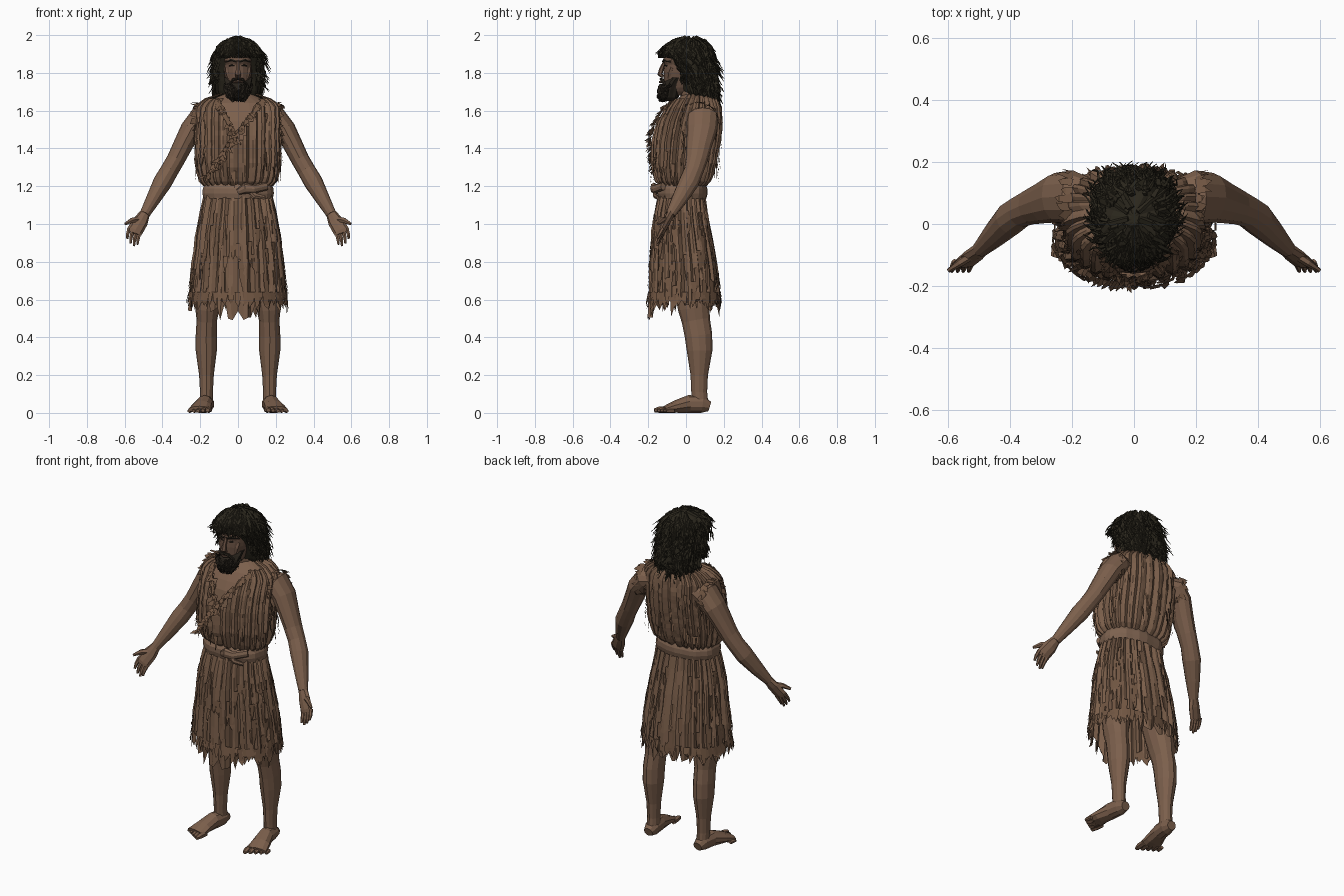
import bpy, bmesh, math, random
from mathutils import Vector

random.seed(7)
rnd = random.uniform
if "Cube" in bpy.data.objects:
    bpy.data.objects.remove(bpy.data.objects["Cube"], do_unlink=True)


def material(name, r, g, b):
    m = bpy.data.materials.new(name)
    m.use_nodes = True
    m.diffuse_color = (r, g, b, 1)
    m.node_tree.nodes["Principled BSDF"].inputs["Base Color"].default_value = (r, g, b, 1)
    return m


SKIN = material("tanned skin", .20, .115, .072)
FACE = material("weathered face", .135, .078, .052)
HIDE = material("brown hide", .195, .112, .068)
RAG = material("dark hide", .16, .09, .053)
BELT = material("belt hide", .21, .125, .08)
HAIR = material("dark hair", .024, .020, .012)
BEARD = material("dark beard", .021, .016, .011)


def finish(name, bm, mat):
    bmesh.ops.recalc_face_normals(bm, faces=bm.faces)
    mesh = bpy.data.meshes.new(name)
    bm.to_mesh(mesh)
    bm.free()
    mesh.materials.append(mat)
    obj = bpy.data.objects.new(name, mesh)
    bpy.context.collection.objects.link(obj)
    return obj


def skin_rings(bm, rings, closed=True):
    for low, high in zip(rings, rings[1:]):
        for i in range(len(low)):
            bm.faces.new((low[i - 1], low[i], high[i], high[i - 1]))
    if closed:
        bm.faces.new(rings[0])
        bm.faces.new(rings[-1])


def sweep(bm, pts, sides, hint=(0, -1, 0), side=1):
    """Tube through (x, y, z, radius along hint, radius across)."""
    pos = [Vector((p[0] * side, p[1], p[2])) for p in pts]
    rings = []
    for i, p in enumerate(pts):
        t = (pos[min(i + 1, len(pos) - 1)] - pos[max(i - 1, 0)]).normalized()
        u = Vector(hint)
        u = (u - t * u.dot(t)).normalized()
        v = t.cross(u)
        turn = [math.tau * k / sides for k in range(sides)]
        rings.append([bm.verts.new(pos[i] + u * p[3] * math.cos(a) + v * p[4] * math.sin(a)) for a in turn])
    skin_rings(bm, rings)


def surf(prof, a, z, off=0):
    """Point on a profile of (z, half width, front y, back y); a = 0 is the front."""
    for p, q in zip(prof, prof[1:]):
        if z <= q[0]:
            break
    t = min(1, max(0, (z - p[0]) / (q[0] - p[0])))
    rx, front, back = (p[k] + (q[k] - p[k]) * t for k in (1, 2, 3))
    s, c = math.sin(a), math.cos(a)
    s, c = (math.copysign(abs(w) ** .85, w) for w in (s, c))
    return Vector(((rx + off) * s, (front + back) / 2 - ((back - front) / 2 + off) * c, z))


def shell(name, prof, cols, rows, mat, amp=0, hem=None, off=0, keep=None, closed=False):
    """Body of profile rings, with random vertical folds and an uneven hem."""
    bm = bmesh.new()
    fold = [off + amp * (rnd(.2, 1) if i % 3 else rnd(-1.4, -.4)) for i in range(cols)]
    low = [hem(math.tau * i / cols) if hem else prof[0][0] for i in range(cols)]
    rings = []
    for r in range(rows + 1):
        ring = []
        for i in range(cols):
            z = low[i] + (prof[-1][0] - low[i]) * r / rows
            ring.append(bm.verts.new(surf(prof, math.tau * i / cols, z, fold[i] + rnd(-.3, .3) * amp)))
        rings.append(ring)
    skin_rings(bm, rings, closed)
    if keep:
        drop = [f for f in bm.faces if not keep(f.calc_center_median())]
        bmesh.ops.delete(bm, geom=drop, context='FACES')
    return finish(name, bm, mat)


def flap(bm, p, out, down, w, length):
    """Torn pointed scrap hanging from p."""
    side = out.cross(down).normalized()
    a, b = (bm.verts.new(p + side * w * s) for s in (-1, 1))
    mid = p + down * length * rnd(.5, .75) + out * rnd(.004, .012)
    c, d = (bm.verts.new(mid + side * w * s * rnd(.5, 1)) for s in (1, -1))
    tip = bm.verts.new(p + down * length + out * rnd(0, .02) + side * w * rnd(-.7, .7))
    bm.faces.new((a, b, c, d))
    bm.faces.new((d, c, tip))


DOWN = Vector((0, 0, -1))


def outward(a):
    return Vector((math.sin(a), -math.cos(a), 0))


# Profiles of the body and clothes
tunic = [(1.2, .175, -.13, .1), (1.23, .205, -.16, .13), (1.32, .222, -.18, .155), (1.45, .222, -.175, .178),
         (1.55, .222, -.15, .187), (1.62, .22, -.11, .18), (1.66, .185, -.075, .165), (1.69, .09, -.03, .13)]
skirt = [(.45, .262, -.195, .175), (.6, .255, -.19, .175), (.75, .242, -.185, .165), (.95, .218, -.178, .13),
         (1.1, .188, -.155, .1), (1.2, .165, -.12, .09)]
head = [(1.68, .03, -.09, -.02), (1.71, .055, -.112, .04), (1.76, .068, -.12, .08), (1.81, .076, -.12, .1),
        (1.845, .074, -.114, .11), (1.865, .08, -.125, .12), (1.93, .075, -.09, .11), (1.97, .04, -.04, .07)]
mane = [(1.63, .08, .04, .14), (1.7, .115, -.01, .165), (1.8, .12, -.05, .155), (1.87, .118, -.09, .14),
        (1.9, .112, -.11, .135), (1.94, .095, -.1, .12), (1.975, .055, -.05, .085), (1.985, .01, .0, .04)]
beard = [(1.65, .022, -.122, -.07), (1.67, .046, -.138, -.04), (1.71, .06, -.136, -.03),
         (1.74, .068, -.128, -.02), (1.775, .075, -.09, -.01)]

# Clothes and trunk
shell("chest", tunic, 24, 10, SKIN, off=-.02)
shell("tunic", tunic, 84, 20, HIDE, amp=.009,
      keep=lambda c: c.y > .02 or c.z < 1.43 + 2.1 * abs(c.x - .01) + rnd(-.01, .01))


def hem_height(a):
    return rnd(.53, .64) - .07 * max(0, math.cos(a)) ** 12 - .04 * max(0, -math.cos(a)) ** 6


shell("skirt", skirt, 84, 9, HIDE, amp=.011, hem=hem_height)
shell("belt", [(1.135, .184, -.145, .105), (1.16, .19, -.152, .112), (1.2, .186, -.15, .11), (1.215, .175, -.135, .1)],
      28, 3, BELT, amp=.003)

# Belt knot with loose ends
bm = bmesh.new()
sweep(bm, [(.0, -.155, 1.17, .012, .016), (.04, -.17, 1.19, .02, .03), (.08, -.165, 1.185, .016, .024),
           (.15, -.12, 1.2, .016, .022)], 8)
sweep(bm, [(.05, -.165, 1.19, .012, .018), (.09, -.165, 1.15, .01, .016), (.14, -.15, 1.14, .006, .012)], 6)
finish("belt_knot", bm, BELT)

# Torn scraps on the skirt, tunic and armholes
bm = bmesh.new()
for i in range(130):
    a, z = rnd(0, math.tau), rnd(.66, 1.08)
    flap(bm, surf(skirt, a, z, .008), outward(a), DOWN, rnd(.006, .016), rnd(.07, .17))
for i in range(60):
    a = math.tau * i / 60
    flap(bm, surf(skirt, a, .64, rnd(0, .012)), outward(a), DOWN, rnd(.012, .022), rnd(.05, .1))
finish("skirt_scraps", bm, RAG)

bm = bmesh.new()
for i in range(70):
    a, z = rnd(0, math.tau), rnd(1.27, 1.6)
    if math.cos(a) < .85 or z < 1.4:
        flap(bm, surf(tunic, a, z, .007), outward(a), DOWN, rnd(.004, .01), rnd(.05, .12))
for side in (1, -1):
    for i in range(22):
        a = math.tau * i / 22
        spoke = Vector((0, math.cos(a), math.sin(a)))
        p = Vector((side * .198, .07, 1.55)) + spoke * rnd(.085, .1)
        flap(bm, p, spoke, Vector((side, 0, rnd(-.5, .1))).normalized(), rnd(.012, .02), rnd(.03, .06))
finish("tunic_scraps", bm, RAG)

# Ragged neckline, crossing over to the right hip
bm = bmesh.new()
for start, end, count in (((.115, 1.66), (-.16, 1.25), 34), ((-.105, 1.66), (.0, 1.44), 18)):
    for i in range(count):
        t = i / (count - 1)
        x, z = (s + (e - s) * t for s, e in zip(start, end))
        w = surf(tunic, math.pi / 2, z).x
        a = math.asin(math.copysign((abs(x) / w) ** (1 / .85), x))
        for k in range(2):
            fall = Vector((rnd(-.7, .7), -.3, rnd(-1, -.2))).normalized()
            flap(bm, surf(tunic, a, z, .01), outward(a), fall, rnd(.007, .012), rnd(.025, .05))
finish("neckline_fringe", bm, RAG)

# Limbs, mirrored
for side, label in ((1, "left"), (-1, "right")):
    bm = bmesh.new()
    sweep(bm, [(.13, .08, 1.57, .06, .05), (.2, .088, 1.56, .085, .065), (.25, .085, 1.5, .08, .056),
               (.29, .07, 1.42, .068, .052), (.33, .056, 1.34, .058, .048), (.365, .04, 1.28, .052, .048),
               (.4, .015, 1.22, .054, .05), (.45, -.035, 1.13, .042, .038), (.495, -.082, 1.05, .026, .027)],
          12, side=side)
    finish(label + "_arm", bm, SKIN)

    bm = bmesh.new()
    sweep(bm, [(.49, -.078, 1.06, .022, .026), (.515, -.1, 1.015, .02, .04), (.545, -.125, .965, .016, .042),
               (.55, -.13, .95, .012, .038)], 8, side=side)
    for i in range(4):
        x, z = .522 + .018 * i, .95 + .009 * i
        reach = (.058, .075, .07, .055)[i]
        sweep(bm, [(x, -.122, z, .011, .011), (x + .008, -.14, z - reach * .55, .01, .01),
                   (x + .01, -.152, z - reach, .006, .006)], 6, side=side)
    sweep(bm, [(.515, -.095, 1.025, .016, .018), (.56, -.125, 1.02, .013, .015), (.597, -.15, 1.0, .007, .008)],
          6, side=side)
    finish(label + "_hand", bm, SKIN)

    bm = bmesh.new()
    sweep(bm, [(.11, -.01, .92, .1, .09), (.15, .03, .66, .092, .078), (.163, .042, .55, .084, .064),
               (.165, .052, .49, .075, .054), (.168, .066, .41, .073, .056), (.168, .072, .33, .068, .056),
               (.167, .07, .2, .046, .039), (.167, .07, .11, .042, .034), (.167, .075, .03, .045, .036)],
          12, side=side)
    finish(label + "_leg", bm, SKIN)

    bm = bmesh.new()
    sweep(bm, [(.165, .125, .034, .026, .028), (.167, .085, .046, .046, .042), (.176, .015, .047, .047, .044),
               (.192, -.055, .033, .033, .054), (.203, -.115, .018, .018, .062)], 10, hint=(0, 0, 1), side=side)
    for i in range(5):
        x, r = .153 + .025 * i, .017 - .0016 * i
        sweep(bm, [(x, -.095 + .008 * i, r, r, r), (x + .004, -.14 + .013 * i, r, r, r),
                   (x + .008, -.168 + .016 * i, r * .8, r * .6, r * .7)], 6, hint=(0, 0, 1), side=side)
    finish(label + "_foot", bm, SKIN)

# Neck, head and features
bm = bmesh.new()
sweep(bm, [(0, .06, 1.6, .1, .11), (0, .05, 1.66, .075, .08), (0, .02, 1.78, .065, .062)], 12)
finish("neck", bm, SKIN)
shell("head", head, 20, 14, FACE, closed=True)

bm = bmesh.new()
sweep(bm, [(0, -.112, 1.862, .008, .01), (0, -.13, 1.82, .012, .012), (0, -.138, 1.792, .014, .018),
           (0, -.122, 1.778, .008, .014)], 6)
for side in (1, -1):
    sweep(bm, [(.05, -.075, 1.83, .01, .02), (.045, -.085, 1.8, .016, .022), (.04, -.09, 1.77, .01, .016)], 6, side=side)
sweep(bm, [(-.024, -.122, 1.752, .006, .005), (0, -.138, 1.752, .006, .007), (.024, -.122, 1.752, .006, .005)], 6)
finish("nose_cheeks_lips", bm, FACE)

bm = bmesh.new()
for side in (1, -1):
    sweep(bm, [(.01, -.122, 1.86, .006, .006), (.035, -.117, 1.868, .007, .007), (.064, -.08, 1.858, .005, .004)], 5, side=side)
    sweep(bm, [(.018, -.113, 1.838, .004, .003), (.032, -.112, 1.84, .004, .005), (.046, -.1, 1.838, .004, .003)], 5, side=side)
    sweep(bm, [(0, -.133, 1.768, .007, .006), (.025, -.128, 1.764, .01, .009), (.05, -.11, 1.735, .008, .006)], 6, side=side)
finish("brows_eyes_moustache", bm, BEARD)


def lock(bm, prof, a, z, length, wide, flick):
    """Wavy tapering tuft lying on a profile."""
    pts = []
    for k in range(6):
        t = k / 5
        p = surf(prof, a + rnd(-.1, .1), z - length * t, .004 + flick * t * t + rnd(0, .01))
        r = wide * (1 - t * .85)
        pts.append((p.x, p.y, p.z, r * .7, r))
    sweep(bm, pts, 4, hint=outward(a))


# Hair and beard
shell("hair_mass", mane, 30, 14, HAIR, amp=.005, closed=True)
bm = bmesh.new()
for i in range(420):
    a = rnd(-math.pi, math.pi)
    floor = 1.88 if abs(a) < .85 else 1.74 if abs(a) < 1.3 else 1.62
    z = rnd(floor + .05, 1.99)
    lock(bm, mane, a, z, min(z - floor, rnd(.06, .16)), rnd(.007, .014), rnd(0, .045))
finish("hair_locks", bm, HAIR)

shell("beard_mass", beard, 20, 6, BEARD, amp=.003, closed=True)
bm = bmesh.new()
for i in range(80):
    z = rnd(1.68, 1.745)
    lock(bm, beard, rnd(-1.5, 1.5), z, min(z - 1.645, .06), rnd(.005, .009), rnd(-.005, .01))
finish("beard_locks", bm, BEARD)
